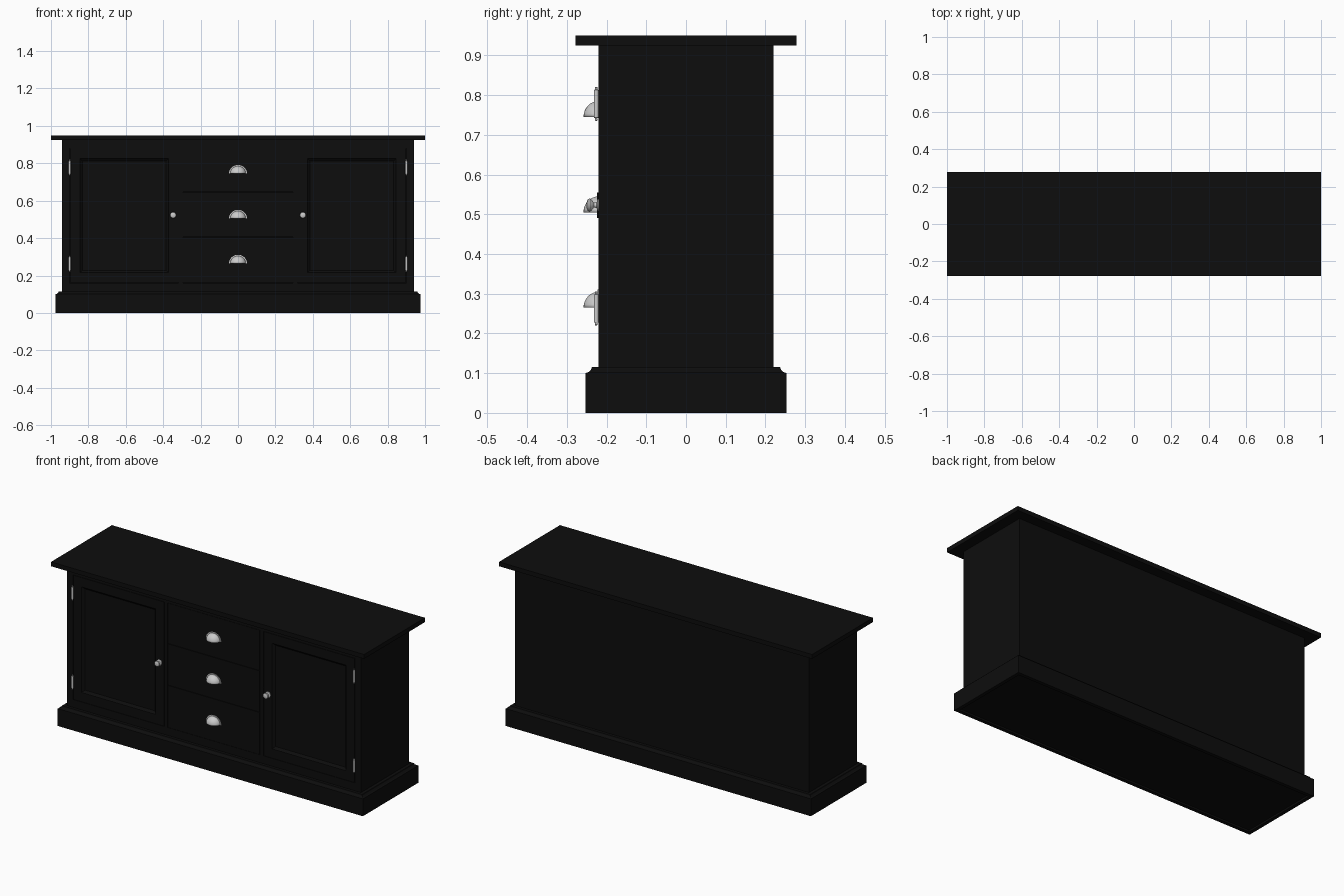
import bpy, bmesh, math
from mathutils import Matrix, Vector

if "Cube" in bpy.data.objects:
    bpy.data.objects.remove(bpy.data.objects["Cube"])

black = bpy.data.materials.new("black_paint")
black.diffuse_color = (0.004, 0.004, 0.004, 1)
black.use_nodes = True
black.node_tree.nodes["Principled BSDF"].inputs["Base Color"].default_value = black.diffuse_color


def finish(name, bm, mat=None, smooth=False):
    bmesh.ops.recalc_face_normals(bm, faces=bm.faces[:])
    me = bpy.data.meshes.new(name)
    bm.to_mesh(me)
    bm.free()
    ob = bpy.data.objects.new(name, me)
    bpy.context.collection.objects.link(ob)
    if mat:
        me.materials.append(mat)
    if smooth:
        bpy.ops.object.select_all(action='DESELECT')
        bpy.context.view_layer.objects.active = ob
        ob.select_set(True)
        bpy.ops.object.shade_smooth_by_angle(angle=math.radians(40))
    return ob


def box(name, x0, x1, y0, y1, z0, z1, mat=black):
    bm = bmesh.new()
    bmesh.ops.create_cube(bm, size=1)
    for v in bm.verts:
        v.co = Vector(((x0 + x1) / 2 + v.co.x * (x1 - x0),
                       (y0 + y1) / 2 + v.co.y * (y1 - y0),
                       (z0 + z1) / 2 + v.co.z * (z1 - z0)))
    return finish(name, bm, mat)


def loft_rects(name, rects, mat=black):
    """Closed loft through rings of four corner points."""
    bm = bmesh.new()
    rings = [[bm.verts.new(p) for p in r] for r in rects]
    for a, b in zip(rings, rings[1:]):
        for i in range(4):
            j = (i + 1) % 4
            bm.faces.new((a[i], a[j], b[j], b[i]))
    bm.faces.new(rings[0])
    bm.faces.new(rings[-1])
    return finish(name, bm, mat)


def lathe(name, profile, centre, axis, segs=20):
    """Spin (radius, height) pairs around z, then turn to the axis."""
    bm = bmesh.new()
    rot = Vector((0, 0, 1)).rotation_difference(Vector(axis)).to_matrix()
    rings = []
    for r, h in profile:
        rings.append([bm.verts.new(rot @ Vector((r * math.cos(t), r * math.sin(t), h)) + Vector(centre))
                      for t in (2 * math.pi * i / segs for i in range(segs))])
    for a, b in zip(rings, rings[1:]):
        for i in range(segs):
            j = (i + 1) % segs
            bm.faces.new((a[i], a[j], b[j], b[i]))
    bm.faces.new(rings[0])
    bm.faces.new(rings[-1])
    return finish(name, bm, None, True)


def front_rect(x0, x1, z0, z1, y, inset):
    return [(x0 + inset, y, z0 + inset), (x1 - inset, y, z0 + inset),
            (x1 - inset, y, z1 - inset), (x0 + inset, y, z1 - inset)]


# plinth with moulded top edge and shallow recess underneath
plinth = [(0.955, 0.233, 0.01), (0.955, 0.233, 0), (0.975, 0.253, 0), (0.975, 0.253, 0.1),
          (0.967, 0.245, 0.103), (0.961, 0.239, 0.109), (0.959, 0.237, 0.115), (0.93, 0.21, 0.115)]
loft_rects("plinth", [[(-x, -y, z), (x, -y, z), (x, y, z), (-x, y, z)] for x, y, z in plinth])

# carcass and top
box("carcass", -0.94, 0.94, -0.2, 0.22, 0.11, 0.925)
box("top", -1, 1, -0.278, 0.278, 0.925, 0.95)

# face frame
F, B = -0.22, -0.2
box("top_rail", -0.94, 0.94, F, B, 0.88, 0.925)
box("bottom_rail", -0.94, 0.94, F, B, 0.112, 0.16)
for s, side in ((-1, "left"), (1, "right")):
    for part, a, b in (("outer_stile", 0.9, 0.94), ("inner_stile", 0.295, 0.317)):
        box(f"{side}_{part}", min(s * a, s * b), max(s * a, s * b), F, B, 0.16, 0.88)

    # door with recessed, bevelled panel
    x0, x1 = sorted((s * 0.319, s * 0.898))
    z0, z1 = 0.162, 0.878
    loft_rects(f"{side}_door", [front_rect(x0, x1, z0, z1, y, i) for y, i in
               ((B, 0), (F, 0), (F, 0.053), (F + 0.004, 0.056), (F + 0.012, 0.066))])

    # hinges with small finials
    for label, z in (("upper", 0.778), ("lower", 0.263)):
        lathe(f"{side}_{label}_hinge",
              [(0.002, -0.043), (0.0035, -0.041), (0.0025, -0.036), (0.006, -0.035), (0.006, 0.035),
               (0.0025, 0.036), (0.0035, 0.041), (0.002, 0.043)], (s * 0.9, -0.226, z), (0, 0, 1), 12)

    # door knob and catch plate
    lathe(f"{side}_knob", [(0.016, 0), (0.016, 0.003), (0.007, 0.005), (0.006, 0.012), (0.013, 0.017),
                           (0.017, 0.022), (0.015, 0.027), (0.008, 0.03)], (s * 0.347, F, 0.523), (0, -1, 0))
    box(f"{side}_catch", s * 0.318 - 0.003, s * 0.318 + 0.003, F - 0.004, F + 0.002, 0.49, 0.555)

# drawers with half-dome cup pulls
edges = (0.16, 0.405, 0.645, 0.88)
for n, (z0, z1) in enumerate(zip(edges, edges[1:]), 1):
    box(f"drawer_{n}", -0.293, 0.293, F, B, z0 + 0.0015, z1 - 0.0015)
    zc = (0.265, 0.505, 0.745)[n - 1]
    bm = bmesh.new()
    bmesh.ops.create_uvsphere(bm, u_segments=32, v_segments=16, radius=1)
    for co, no in (((0, 0, 0), (0, 1, 0)), ((0, 0, 0), (0, 0, -1))):
        bmesh.ops.bisect_plane(bm, geom=bm.verts[:] + bm.edges[:] + bm.faces[:], dist=1e-5,
                               plane_co=co, plane_no=no, clear_outer=True)
    bmesh.ops.transform(bm, matrix=Matrix.Translation((0, F, zc)) @ Matrix.Diagonal((0.042, 0.038, 0.04, 1)),
                        verts=bm.verts[:])
    cup = finish(f"cup_pull_{n}", bm, None, True)
    mod = cup.modifiers.new("thickness", 'SOLIDIFY')
    mod.thickness = 0.002
    # rim flange against the drawer
    bm = bmesh.new()
    N = 24
    pts = [(math.cos(math.pi * i / N), math.sin(math.pi * i / N)) for i in range(N + 1)]
    rows = [[bm.verts.new((c * rx, y, zc + t * rz)) for c, t in pts]
            for rx, rz, y in ((0.04, 0.038, F), (0.04, 0.038, F - 0.003), (0.048, 0.046, F - 0.003), (0.048, 0.046, F))]
    for k in range(4):
        a, b = rows[k], rows[(k + 1) % 4]
        for i in range(N):
            bm.faces.new((a[i], a[i + 1], b[i + 1], b[i]))
    bm.faces.new([r[0] for r in rows])
    bm.faces.new([r[-1] for r in rows])
    finish(f"cup_flange_{n}", bm, None, True)
